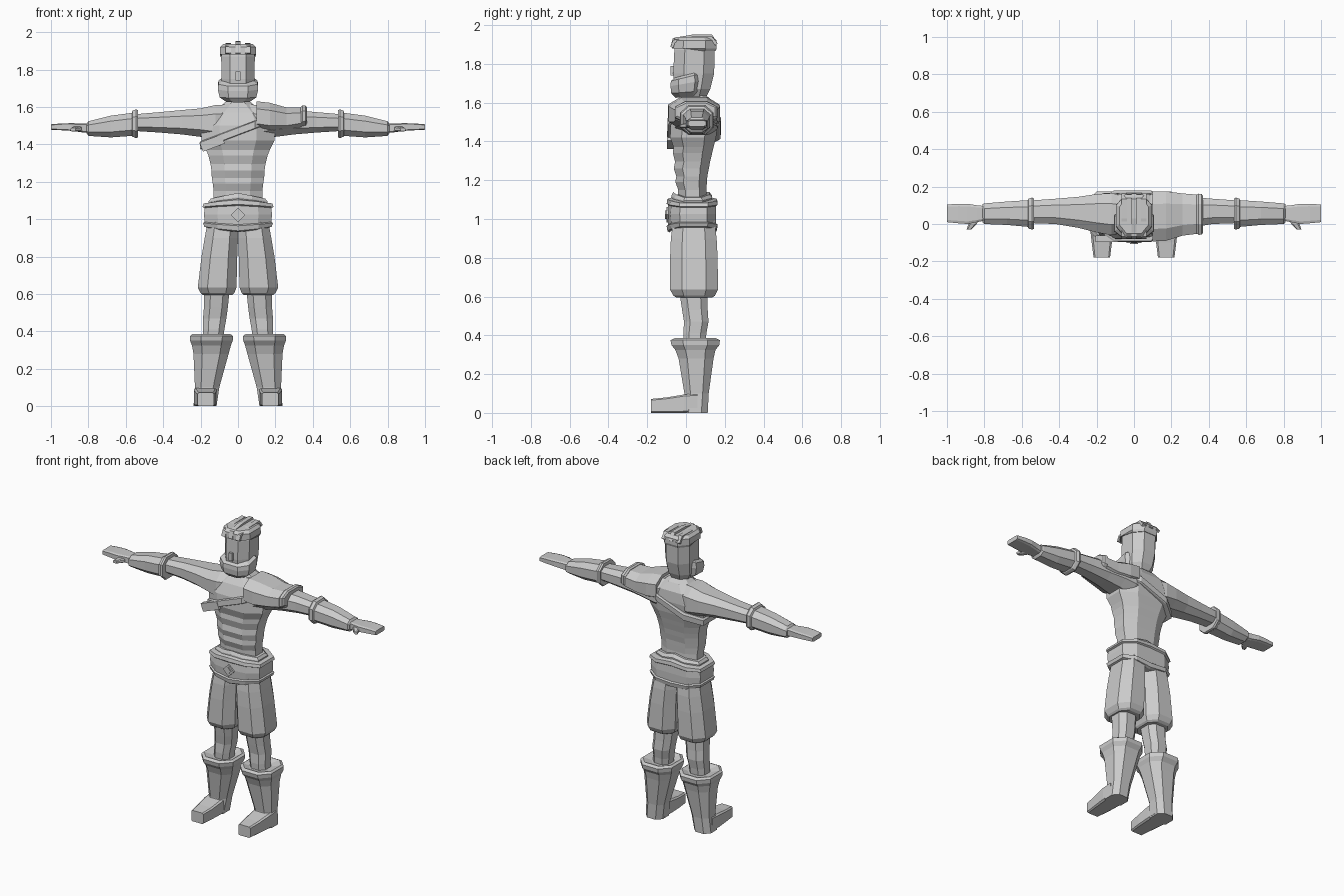
import bpy, bmesh
from mathutils import Vector, Matrix


def finish(name, bm, mirror=False):
    bmesh.ops.recalc_face_normals(bm, faces=bm.faces)
    me = bpy.data.meshes.new(name)
    bm.to_mesh(me)
    bm.free()
    ob = bpy.data.objects.new(name, me)
    bpy.context.collection.objects.link(ob)
    if mirror:
        ob.modifiers.new("mirror", 'MIRROR').use_clip = False
    return ob


def loft(name, axis, rings, k=0.5, mirror=False, warp=None):
    """Skin chamfered rings (position, u0, u1, v0, v1) along an axis; u, v are the other two axes in order."""
    shape = [(1, -k), (1, k), (k, 1), (0, 1.0), (-k, 1), (-1, k), (-1, -k), (-k, -1), (0, -1.0), (k, -1)]
    bm = bmesh.new()
    loops = []
    for p, u0, u1, v0, v1 in rings:
        loop = []
        for a, b in shape:
            co = [(u0 + u1) / 2 + a * (u1 - u0) / 2, (v0 + v1) / 2 + b * (v1 - v0) / 2]
            co.insert("xyz".index(axis), p)
            loop.append(bm.verts.new(warp(*co) if warp else co))
        loops.append(loop)
    n = len(shape)
    for lo, hi in zip(loops, loops[1:]):
        for i in range(n):
            bm.faces.new((lo[i], lo[(i + 1) % n], hi[(i + 1) % n], hi[i]))
    bm.faces.new(loops[0])
    bm.faces.new(loops[-1])
    return finish(name, bm, mirror)


def ribbon(name, path, width, thick):
    """Thick strip running along a path."""
    bm = bmesh.new()
    w = Vector(width) / 2
    pairs = [(bm.verts.new(Vector(p) - w), bm.verts.new(Vector(p) + w)) for p in path]
    for a, b in zip(pairs, pairs[1:]):
        bm.faces.new((a[0], a[1], b[1], b[0]))
    ob = finish(name, bm)
    m = ob.modifiers.new("thickness", 'SOLIDIFY')
    m.thickness, m.offset = thick, 0
    return ob


def box(name, loc, size, rot=0, axis='Y', mirror=False):
    bm = bmesh.new()
    bmesh.ops.create_cube(bm, size=1)
    mat = Matrix.Translation(loc) @ Matrix.Rotation(rot, 4, axis) @ Matrix.Diagonal((*size, 1))
    bm.transform(mat)
    return finish(name, bm, mirror)


# torso with chest, ridged abdomen and neck
loft("torso", 'z', [
    (1.06, -.13, .13, -.04, .11), (1.15, -.13, .13, -.04, .105), (1.19, -.135, .135, -.055, .108),
    (1.22, -.14, .14, -.05, .11), (1.26, -.142, .142, -.063, .118), (1.295, -.147, .147, -.056, .124),
    (1.34, -.158, .158, -.068, .135), (1.37, -.17, .17, -.064, .142), (1.42, -.195, .195, -.082, .155),
    (1.50, -.2, .2, -.078, .165), (1.57, -.15, .15, -.05, .16), (1.615, -.08, .08, -.01, .13),
    (1.64, -.05, .05, .0, .1), (1.70, -.05, .05, .0, .1)])

# arms, bracers and hands
loft("arm", 'x', [
    (.0, -.03, .14, 1.42, 1.615), (.12, -.06, .165, 1.42, 1.61), (.2, -.045, .16, 1.44, 1.592),
    (.3, -.02, .145, 1.453, 1.583), (.42, .0, .135, 1.463, 1.572), (.56, .005, .125, 1.472, 1.56)], mirror=True)
loft("bracer", 'x', [
    (.535, -.025, .137, 1.437, 1.583), (.545, -.03, .142, 1.433, 1.587), (.563, -.025, .135, 1.44, 1.58),
    (.568, -.015, .127, 1.445, 1.568), (.68, -.005, .12, 1.437, 1.553), (.8, .0, .11, 1.445, 1.523),
    (.81, .01, .105, 1.46, 1.51)], mirror=True)
loft("hand", 'x', [
    (.79, .02, .095, 1.46, 1.51), (.84, .01, .1, 1.465, 1.512), (.89, .0, .108, 1.472, 1.513),
    (.94, .004, .108, 1.475, 1.512), (1.0, .01, .104, 1.478, 1.507)], k=.75, mirror=True)
loft("thumb", 'y', [
    (.03, .83, .885, 1.47, 1.5), (.0, .84, .885, 1.468, 1.495), (-.03, .87, .895, 1.47, 1.488)],
    k=.6, mirror=True)

# head, beard and hair
loft("head", 'z', [
    (1.63, -.06, .06, -.04, .105), (1.67, -.082, .082, -.058, .125), (1.75, -.088, .088, -.066, .145),
    (1.87, -.09, .09, -.06, .148), (1.92, -.08, .08, -.05, .14)], k=.48)
loft("beard", 'z', [
    (1.625, -.06, .06, -.055, .06), (1.65, -.098, .098, -.076, .08), (1.69, -.108, .108, -.08, .088),
    (1.718, -.105, .105, -.078, .085), (1.73, -.085, .085, -.06, .075)],
    warp=lambda x, y, z: (x, y, z + (y + .05) * .2 * (z - 1.62) / .08))
box("nose", (0, -.068, 1.765), (.025, .022, .05))
loft("hair", 'z', [
    (1.865, -.092, .092, -.065, .152), (1.88, -.097, .097, -.072, .158), (1.92, -.095, .095, -.07, .158),
    (1.937, -.078, .078, -.052, .14)],
    warp=lambda x, y, z: (x, y, z + (.02 if y < 0 and z < 1.87 else 0)))
for i, x in enumerate((-.052, 0, .052)):
    drop = abs(x) * .2
    ribbon(f"hair_braid_{i}", [(x, -.073, 1.885), (x, -.062, 1.927 - drop), (x, .03, 1.942 - drop),
                               (x, .13, 1.945 - drop), (x, .157, 1.9)], (.028, 0, 0), .016)

# single shoulder guard with its raised rim
loft("shoulder_guard", 'x', [
    (.1, -.093, .173, 1.47, 1.63), (.17, -.09, .175, 1.46, 1.622), (.26, -.062, .163, 1.468, 1.597),
    (.34, -.052, .157, 1.485, 1.597)])
loft("shoulder_guard_rim", 'x', [
    (.335, -.05, .155, 1.487, 1.6), (.345, -.058, .162, 1.492, 1.608), (.362, -.057, .16, 1.498, 1.606),
    (.37, -.045, .15, 1.508, 1.598)])

# diagonal strap around the chest, with buckle
loft("chest_strap", 'z', [
    (1.448, -.198, .19, -.088, .17), (1.452, -.203, .19, -.096, .178),
    (1.488, -.205, .19, -.094, .18), (1.492, -.2, .19, -.086, .174)],
    warp=lambda x, y, z: (x, y, z + .38 * x))
box("strap_buckle", (-.138, -.08, 1.407), (.125, .035, .052), -.36)

# waist cloth, belt with arched front and back, and diamond
def arch(x, y, z):
    if abs(x) < .12:
        z = 1.025 + (z - 1.025) * (1.35 if abs(x) < .01 else 1.18)
        y += (-.016 if y < 0 else 0) if abs(x) < .01 else 0
    return x, y, z


loft("waist_cloth", 'z', [
    (1.05, -.16, .16, -.06, .135), (1.095, -.158, .158, -.06, .135), (1.11, -.145, .145, -.05, .12)], warp=arch)
loft("belt", 'z', [
    (.955, -.165, .165, -.07, .145), (.96, -.18, .18, -.08, .158), (.98, -.187, .187, -.084, .163),
    (.985, -.178, .178, -.076, .154), (1.025, -.182, .182, -.08, .156), (1.06, -.178, .178, -.076, .154),
    (1.065, -.19, .19, -.084, .163), (1.083, -.184, .184, -.08, .16), (1.088, -.155, .155, -.06, .135)],
    k=.6, warp=arch)
box("belt_diamond_frame", (0, -.09, 1.022), (.056, .022, .056), .785)
box("belt_diamond", (0, -.096, 1.022), (.032, .022, .032), .785)

# shorts, legs, boots and feet
loft("shorts", 'z', [
    (.595, .03, .19, -.05, .135), (.605, .02, .2, -.065, .15), (.635, .008, .215, -.082, .165),
    (.8, .004, .195, -.082, .163), (.9, .0, .178, -.078, .158), (1.0, .0, .16, -.065, .145)], mirror=True)
loft("leg", 'z', [
    (.34, .08, .19, -.01, .1), (.41, .073, .187, -.014, .105), (.47, .062, .187, -.01, .116),
    (.53, .054, .182, -.02, .112), (.63, .044, .18, -.035, .11)], mirror=True)
loft("boot", 'z', [
    (.0, .115, .238, -.02, .112), (.1, .1, .23, -.008, .117), (.28, .05, .238, -.038, .142),
    (.325, .038, .246, -.055, .152), (.35, .028, .256, -.075, .172), (.375, .026, .256, -.08, .175),
    (.385, .04, .245, -.06, .155), (.37, .07, .195, -.02, .115)], mirror=True)
loft("foot", 'y', [
    (.06, .113, .236, .0, .1), (-.01, .113, .236, .0, .095), (-.1, .118, .226, .0, .08),
    (-.18, .128, .216, .0, .072)], k=.82, mirror=True)
